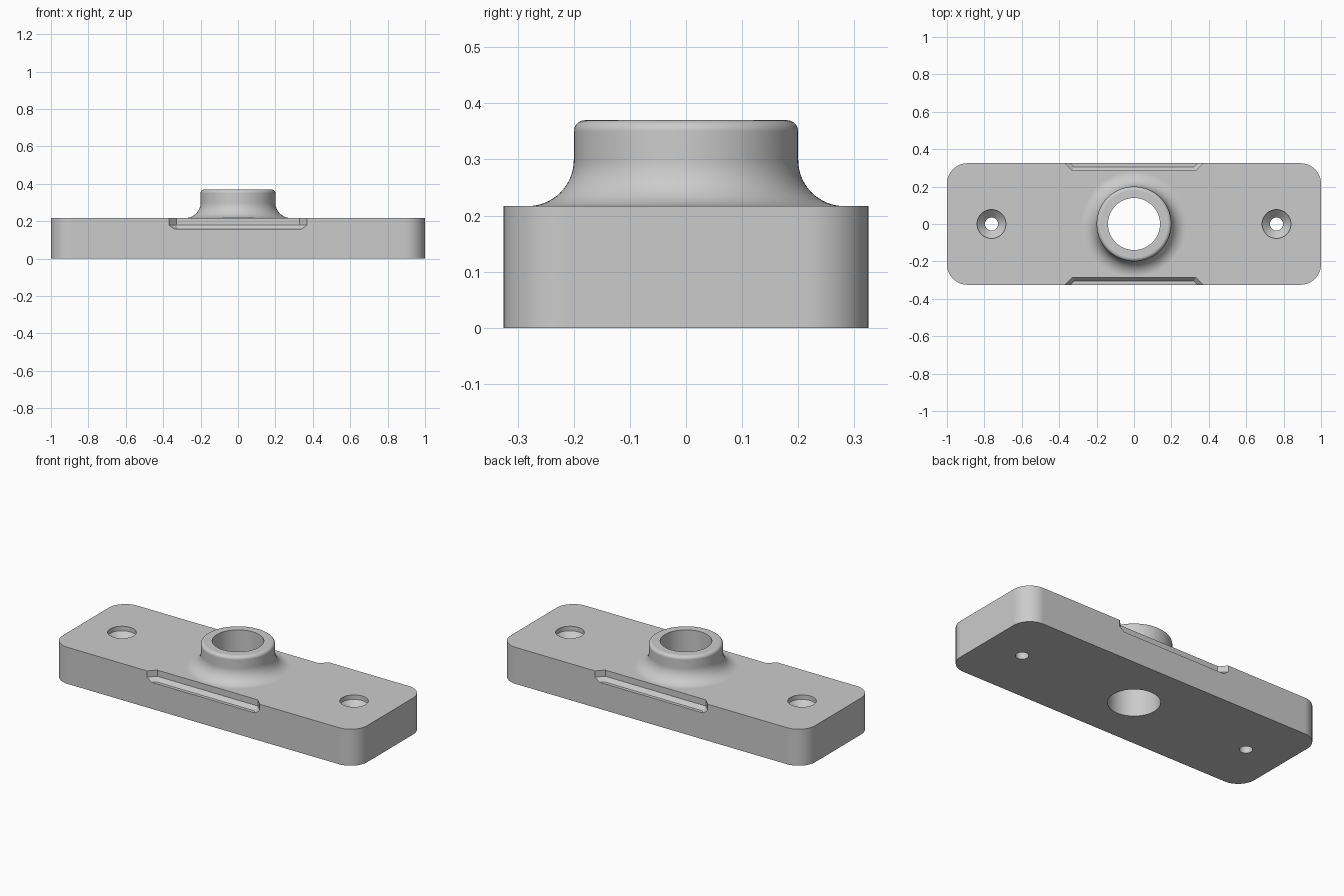
import bpy, bmesh
from math import sin, cos, pi, radians

cube = bpy.data.objects.get("Cube")
if cube:
    bpy.data.objects.remove(cube, do_unlink=True)

PLATE_TOP = 0.217
HALF_X, HALF_Y, CORNER = 1.0, 0.325, 0.11

grey = bpy.data.materials.new("plain grey")
grey.use_nodes = True
colour = (0.6, 0.6, 0.6, 1)
grey.diffuse_color = colour
grey.node_tree.nodes["Principled BSDF"].inputs["Base Color"].default_value = colour


def loft(name, loops):
    """Closed solid through a stack of equal-length point loops."""
    bm = bmesh.new()
    rings = [[bm.verts.new(p) for p in loop] for loop in loops]
    n = len(rings[0])
    for a, b in zip(rings, rings[1:]):
        for i in range(n):
            j = (i + 1) % n
            bm.faces.new((a[i], a[j], b[j], b[i]))
    bm.faces.new(rings[0])
    bm.faces.new(rings[-1])
    bmesh.ops.recalc_face_normals(bm, faces=bm.faces)
    mesh = bpy.data.meshes.new(name)
    bm.to_mesh(mesh)
    bm.free()
    mesh.materials.append(grey)
    obj = bpy.data.objects.new(name, mesh)
    bpy.context.collection.objects.link(obj)
    return obj


def turned(name, profile, x=0, sides=96):
    """Solid of revolution from (radius, z) pairs."""
    angles = [2 * pi * i / sides for i in range(sides)]
    return loft(name, [[(x + r * cos(a), r * sin(a), z) for a in angles]
                       for r, z in profile])


def arc(cx, cz, r, start, end, steps):
    return [(cx + r * cos(radians(start + (end - start) * i / steps)),
             cz + r * sin(radians(start + (end - start) * i / steps)))
            for i in range(steps + 1)]


def combine(target, tool, operation):
    mod = target.modifiers.new(tool.name, 'BOOLEAN')
    mod.operation, mod.solver, mod.object = operation, 'EXACT', tool
    bpy.context.view_layer.objects.active = target
    bpy.ops.object.modifier_apply(modifier=mod.name)
    bpy.data.objects.remove(tool, do_unlink=True)


# Plate with rounded corners
outline = []
for quarter, (sx, sy) in enumerate([(1, 1), (-1, 1), (-1, -1), (1, -1)]):
    outline += arc(sx * (HALF_X - CORNER), sy * (HALF_Y - CORNER), CORNER,
                   90 * quarter, 90 * quarter + 90, 16)
plate = loft("mounting_plate", [[(x, y, z) for x, y in outline]
                                for z in (0, PLATE_TOP)])

# Central boss with a fillet at its foot and a rounded rim
FILLET, RIM = 0.082, 0.02
boss_profile = [(0.2 + FILLET, 0.1)]
boss_profile += arc(0.2 + FILLET, PLATE_TOP + FILLET, FILLET, 270, 180, 16)
boss_profile += arc(0.2 - RIM, 0.37 - RIM, RIM, 0, 90, 8)
combine(plate, turned("boss", boss_profile), 'UNION')
combine(plate, turned("bore", [(0.139, -0.1), (0.139, 0.5)]), 'DIFFERENCE')

# Countersunk screw holes
for x in (-0.762, 0.762):
    hole = [(0.035, -0.1), (0.035, 0.148), (0.077, 0.19), (0.077, 0.3)]
    combine(plate, turned("screw_hole", hole, x, 48), 'DIFFERENCE')


# Chamfered grip notches in the long edges
def notch_loop(side, half_width, inner, z):
    outer = 0.36
    flare = half_width + outer - inner
    return [(-half_width, side * inner, z), (half_width, side * inner, z),
            (flare, side * outer, z), (-flare, side * outer, z)]


for side in (-1, 1):
    loops = [notch_loop(side, 0.32, 0.305, 0.157),
             notch_loop(side, 0.33, 0.285, 0.18),
             notch_loop(side, 0.33, 0.285, 0.3)]
    combine(plate, loft("notch", loops), 'DIFFERENCE')

# Smooth curved walls, keep machined edges crisp
bpy.ops.object.select_all(action='DESELECT')
plate.select_set(True)
bpy.context.view_layer.objects.active = plate
bpy.ops.object.shade_smooth_by_angle(angle=radians(25))
weighted = plate.modifiers.new("weighted_normals", 'WEIGHTED_NORMAL')
weighted.keep_sharp = True
